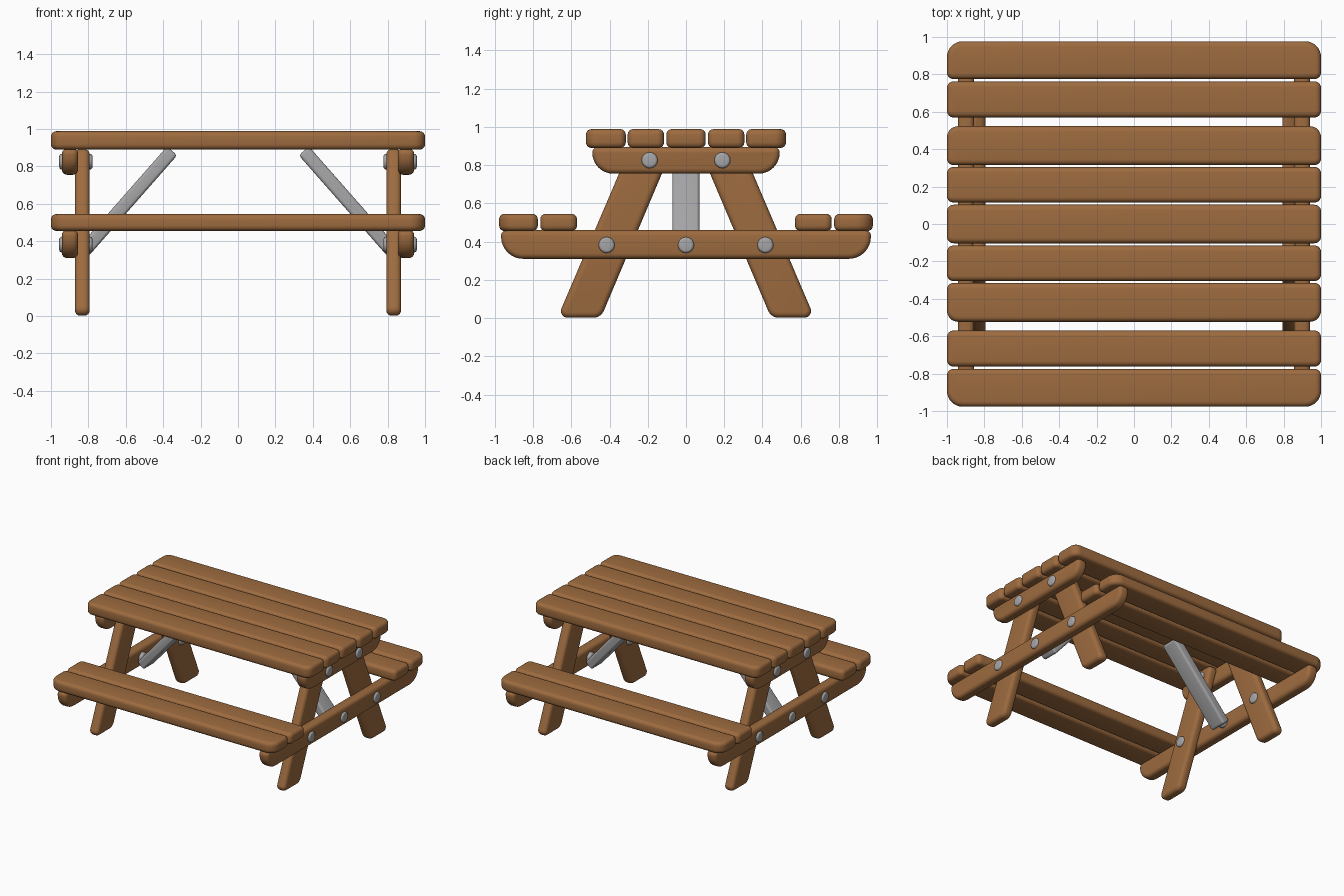
import bpy, bmesh, math
from mathutils import Vector

if "Cube" in bpy.data.objects:
    bpy.data.objects.remove(bpy.data.objects["Cube"])


def material(name, rgb):
    m = bpy.data.materials.new(name)
    m.diffuse_color = (*rgb, 1)
    m.use_nodes = True
    m.node_tree.nodes["Principled BSDF"].inputs["Base Color"].default_value = m.diffuse_color
    return m


wood = material("brown wood", (0.34, 0.148, 0.05))
steel = material("grey steel", (0.38, 0.38, 0.39))


def rounded(corners, seg=8):
    """Outline from (a, b, radius) corners, each replaced by an arc."""
    out = []
    n = len(corners)
    for i, (a, b, r) in enumerate(corners):
        p = Vector((a, b))
        u = (Vector(corners[i - 1][:2]) - p).normalized()
        v = (Vector(corners[(i + 1) % n][:2]) - p).normalized()
        half = u.angle(v) / 2
        centre = p + (u + v).normalized() * (r / math.sin(half))
        s = p + u * (r / math.tan(half)) - centre
        e = p + v * (r / math.tan(half)) - centre
        turn = s.angle(e)
        for k in range(seg + 1):
            t = k / seg
            out.append(centre + (s * math.sin((1 - t) * turn) + e * math.sin(t * turn)) / math.sin(turn))
    return out


def prism(name, outline, lo, hi, axis, mat, bevel):
    """Extrude an outline along an axis and round off its rims."""
    place = {"x": lambda p, t: (t, p.x, p.y),
             "y": lambda p, t: (p.x, t, p.y),
             "z": lambda p, t: (p.x, p.y, t)}[axis]
    bm = bmesh.new()
    base = bm.faces.new([bm.verts.new(place(p, lo)) for p in outline])
    ext = bmesh.ops.extrude_face_region(bm, geom=[base])["geom"]
    shift = Vector(place(Vector((0, 0)), hi - lo))
    bmesh.ops.translate(bm, vec=shift, verts=[g for g in ext if isinstance(g, bmesh.types.BMVert)])
    bmesh.ops.recalc_face_normals(bm, faces=bm.faces)
    rim = [e for e in bm.edges if e.calc_face_angle(0) > math.radians(50)]
    bmesh.ops.bevel(bm, geom=rim, offset=bevel, segments=4, profile=0.5, affect="EDGES")
    bmesh.ops.recalc_face_normals(bm, faces=bm.faces)
    me = bpy.data.meshes.new(name)
    bm.to_mesh(me)
    bm.free()
    me.materials.append(mat)
    ob = bpy.data.objects.new(name, me)
    bpy.context.collection.objects.link(ob)
    bpy.ops.object.select_all(action="DESELECT")
    ob.select_set(True)
    bpy.context.view_layer.objects.active = ob
    bpy.ops.object.shade_smooth_by_angle(angle=math.radians(40))
    return ob


def plank(name, y0, y1, z0, z1, r0, r1):
    prism(name, rounded([(-1, y0, r0), (1, y0, r0), (1, y1, r1), (-1, y1, r1)]),
          z0, z1, "z", wood, 0.028)


# Table top planks
S = 0.035
plank("table_plank_middle", -0.103, 0.103, 0.89, 0.988, S, S)
for s, side in ((-1, "front"), (1, "back")):
    for nm, a, b, z0, z1, r in (("table_plank_inner", 0.115, 0.305, 0.89, 0.988, S),
                                ("table_plank_outer", 0.315, 0.523, 0.89, 0.988, 0.06),
                                ("seat_plank_inner", 0.57, 0.762, 0.455, 0.545, S),
                                ("seat_plank_outer", 0.775, 0.977, 0.455, 0.545, 0.085)):
        if s > 0:
            plank(f"{nm}_{side}", a, b, z0, z1, S, r)
        else:
            plank(f"{nm}_{side}", -b, -a, z0, z1, r, S)

for s, end in ((-1, "left"), (1, "right")):
    def along_x(name, outline, a, b, mat, bevel):
        lo, hi = sorted((s * a, s * b))
        return prism(f"{name}_{end}", outline, lo, hi, "x", mat, bevel)

    # Cross beams with rounded lower corners
    along_x("table_beam", rounded([(-0.49, 0.755, 0.11), (0.49, 0.755, 0.11),
                                   (0.49, 0.895, 0.029), (-0.49, 0.895, 0.029)]), 0.855, 0.942, wood, 0.028)
    along_x("seat_beam", rounded([(-0.967, 0.31, 0.115), (0.967, 0.31, 0.115),
                                  (0.967, 0.46, 0.03), (-0.967, 0.46, 0.03)]), 0.855, 0.942, wood, 0.028)

    # Splayed legs
    for t, side in ((-1, "front"), (1, "back")):
        along_x(f"leg_{side}", rounded([(t * 0.672, 0.002, 0.035), (t * 0.445, 0.002, 0.06),
                                        (t * 0.068, 0.892, 0.035), (t * 0.292, 0.892, 0.035)]),
                0.793, 0.872, wood, 0.028)

    # Bolts
    for y, z, inner in ((-0.19, 0.825, 0.778), (0.19, 0.825, 0.778), (-0.415, 0.382, 0.778),
                        (0.415, 0.382, 0.778), (0, 0.382, 0.83)):
        ring = [Vector((y + 0.042 * math.cos(k * math.pi / 8), z + 0.042 * math.sin(k * math.pi / 8)))
                for k in range(16)]
        along_x("bolt", ring, inner, 0.956, steel, 0.014)

    # Diagonal steel brace
    low, high = Vector((s * 0.825, 0.345)), Vector((s * 0.352, 0.883))
    d = (high - low).normalized()
    n = Vector((-d.y, d.x)) * 0.036
    prism(f"brace_{end}", rounded([(*p, 0.018) for p in (low - n, high - n, high + n, low + n)], 4),
          -0.07, 0.07, "y", steel, 0.016)
